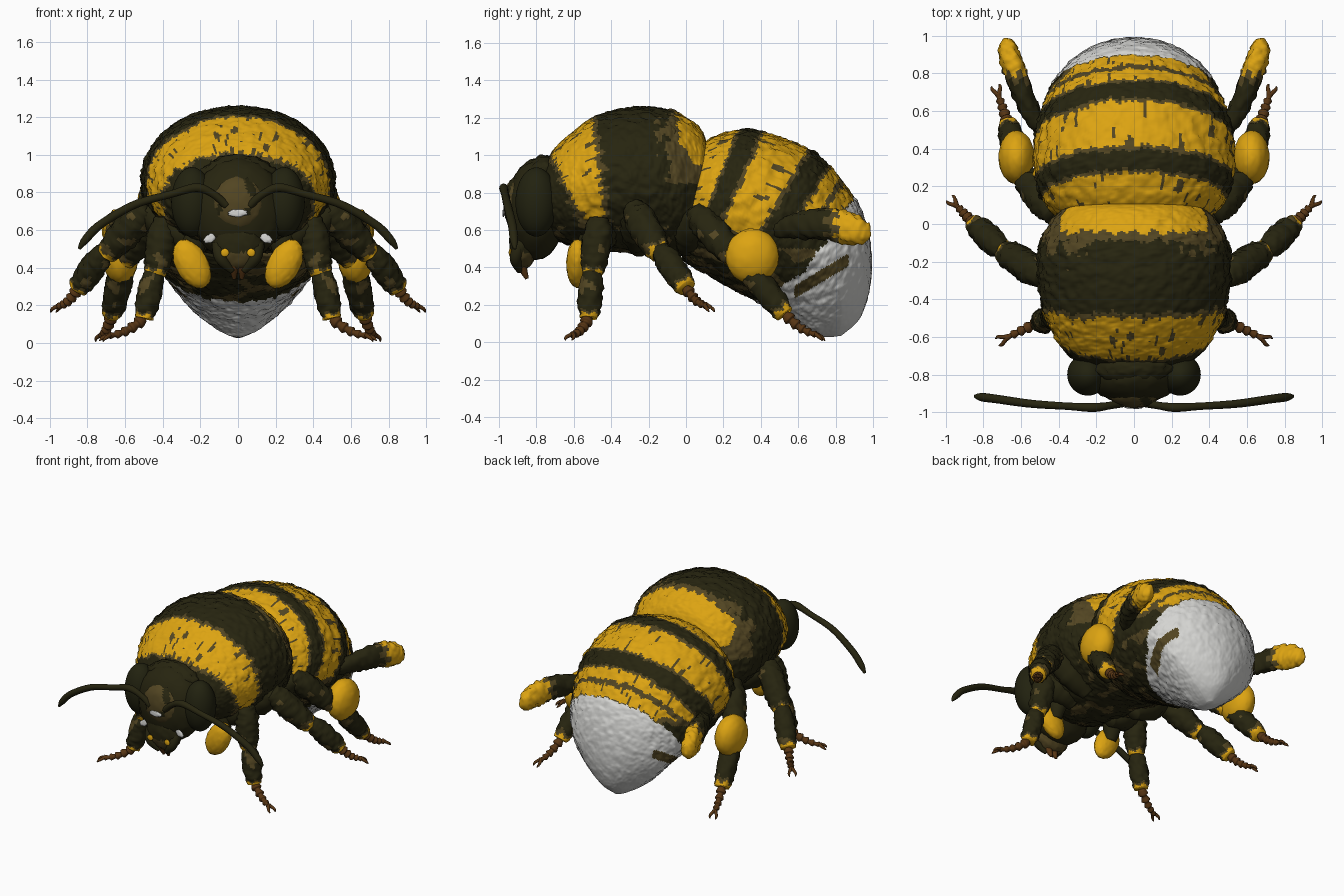
import bpy, bmesh, math
from mathutils import Vector, Matrix, noise

if "Cube" in bpy.data.objects:
    bpy.data.objects.remove(bpy.data.objects["Cube"])

COLOURS = [("dark_fur", (0.020, 0.018, 0.005)), ("yellow_fur", (0.72, 0.37, 0.006)),
           ("olive_fur", (0.085, 0.060, 0.016)), ("white_fur", (0.66, 0.66, 0.64)),
           ("brown_foot", (0.095, 0.036, 0.007)), ("eye_black", (0.016, 0.016, 0.005))]
MATS = []
for label, c in COLOURS:
    m = bpy.data.materials.new(label)
    m.diffuse_color = (*c, 1)
    m.use_nodes = True
    m.node_tree.nodes["Principled BSDF"].inputs["Base Color"].default_value = m.diffuse_color
    MATS.append(m)
DARK, YELLOW, OLIVE, WHITE, BROWN, EYE = range(6)


def finish(name, bm, mirror):
    bmesh.ops.recalc_face_normals(bm, faces=bm.faces)
    for f in bm.faces:
        f.smooth = True
    me = bpy.data.meshes.new(name)
    bm.to_mesh(me)
    bm.free()
    for m in MATS:
        me.materials.append(m)
    ob = bpy.data.objects.new(name, me)
    bpy.context.collection.objects.link(ob)
    if mirror:
        ob.modifiers.new("mirror", "MIRROR").use_mirror_merge = False
    return ob


def spline(rows, t):
    """Smooth value through the rows at fractional row number t."""
    n = len(rows) - 1
    i = min(int(t), n - 1)
    u = t - i
    p0, p1, p2, p3 = (rows[min(max(i + k, 0), n)] for k in (-1, 0, 1, 2))
    return [0.5 * (2 * b + (c - a) * u + (2 * a - 5 * b + 4 * c - d) * u * u
                   + (3 * b - a - 3 * c + d) * u ** 3) for a, b, c, d in zip(p0, p1, p2, p3)]


def skin(name, ring_fn, rows, steps, around, colour, mirror=False):
    """Rings joined to a closed skin; colour(t, angle, centre) picks the material."""
    bm = bmesh.new()
    n = len(rows) - 1
    rings = []
    for i in range(steps + 1):
        t = n * i / steps
        rings.append([bm.verts.new(p) for p in ring_fn(t, [2 * math.pi * k / around for k in range(around)])])
    for i in range(steps):
        for k in range(around):
            j = (k + 1) % around
            f = bm.faces.new((rings[i][k], rings[i][j], rings[i + 1][j], rings[i + 1][k]))
            f.material_index = colour(n * (i + 0.5) / steps, 2 * math.pi * (k + 0.5) / around,
                                      f.calc_center_median())
    for r, t in ((rings[0], 0), (rings[-1], n)):
        f = bm.faces.new(r)
        f.material_index = colour(t, 0, f.calc_center_median())
    return finish(name, bm, mirror)


def body(name, rows, steps, around, colour, pinch=0.0):
    """Rows: top y, top z, bottom y, bottom z, half width; pinch narrows the belly towards the tail."""
    def ring(t, angles):
        ty, tz, by, bz, w = spline(rows, t)
        mid, up = Vector((0, (ty + by) / 2, (tz + bz) / 2)), Vector((0, (ty - by) / 2, (tz - bz) / 2))
        out = []
        for a in angles:
            narrow = 1 - pinch * max(0, -math.cos(a)) * min(max(t - 4, 0) / 3, 1)
            d = up * math.cos(a) + Vector((w * narrow * math.sin(a), 0, 0))
            p = mid + d
            out.append(p + d * (0.026 * noise.noise(p * 22) + 0.02 * noise.noise(p * 55)))
        return out
    return skin(name, ring, rows, steps, around, colour)


def limb(name, pts, colour, around=16, per=8, rough=0.0, flat=1.0):
    """Mirrored tapered tube; pts are x, y, z, radius; flat squeezes it sideways."""
    def ring(t, angles):
        n = len(pts) - 1
        a, b = spline(pts, max(t - 0.05, 0)), spline(pts, min(t + 0.05, n))
        x, y, z, r = spline(pts, t)
        d = (Vector(b[:3]) - Vector(a[:3])).normalized()
        u = d.cross(Vector((0.3, 0.9, 0.1)) if abs(d.y) < 0.8 else Vector((1, 0, 0))).normalized()
        v = d.cross(u)
        out = []
        for g in angles:
            e = u * math.cos(g) + v * math.sin(g)
            e.x *= flat
            p = Vector((x, y, z))
            out.append(p + e * max(r, 0.003) * (1 + rough * noise.noise((p + e * r) * 35)))
        return out
    fn = colour if callable(colour) else (lambda t, g, c: colour)
    return skin(name, ring, pts, per * (len(pts) - 1), around, fn, True)


def ball(name, centre, radii, mat, mirror=False, tilt=0.0, rough=0.0):
    bm = bmesh.new()
    bmesh.ops.create_icosphere(bm, subdivisions=4 if max(radii) > 0.1 else 3, radius=1)
    M = Matrix.Translation(centre) @ Matrix.Rotation(tilt, 4, 'Y') @ Matrix.Diagonal((*radii, 1))
    for v in bm.verts:
        v.co = M @ (v.co * (1 + rough * noise.noise(v.co * 6)))
    for f in bm.faces:
        f.material_index = mat(f.calc_center_median()) if callable(mat) else mat
    return finish(name, bm, mirror)


def hair(t, a):
    """Noise streaked along the body, for ragged band edges and loose tufts."""
    return noise.noise(Vector((math.cos(a) * 16, math.sin(a) * 16, t * 1.5)))


# Thorax: dark, with a yellow collar and a yellow rear band
def thorax_colour(t, a, c):
    h = hair(t, a)
    y = c.y + 0.04 * h
    low = 0.68 + 0.05 * noise.noise(c * 14)
    front, back = -0.715 + 0.45 * max(0, 1 - c.z), -0.50 + 0.13 * (1.15 - c.z)
    if c.z > low and front < y < back:
        return OLIVE if h > 0.42 else YELLOW
    if c.z > low - 0.05 and front - 0.02 < y < back + 0.03:
        return OLIVE
    if y > -0.045 and c.z > 0.95 and abs(c.x) < 0.39:
        return YELLOW
    if y > -0.09 and c.z > 0.85:
        return OLIVE
    if (c - Vector((math.copysign(0.33, c.x), -0.25, 1.1))).length < 0.05:
        return OLIVE
    if c.z > 1.0 and abs(c.x) > 0.25 and y > -0.16 and noise.noise(c * 14) > -0.1:
        return OLIVE
    return OLIVE if c.z < 0.62 and noise.noise(c * 9) > 0.25 else DARK


thorax = [(-.78, .90, .66, .14), (-.755, .95, .60, .25), (-.70, 1.04, .55, .345), (-.60, 1.13, .51, .42),
          (-.47, 1.215, .49, .48), (-.30, 1.255, .48, .51), (-.15, 1.255, .47, .51), (-.05, 1.23, .46, .48),
          (.05, 1.17, .48, .41), (.10, 1.10, .56, .35), (.12, 1.0, .70, .20)]
body("thorax", [(y, t, y, b, w) for y, t, b, w in thorax], 160, 200, thorax_colour)


# Abdomen: fanned bands curling down to a white tail
def abdomen_colour(t, a, c):
    h = hair(t, a)
    s = t + 0.16 * h
    if s > 6.25 - 1.0 * max(0, -math.cos(a) - 0.3) / 0.7:
        streak = abs(c.z - (0.28 + 0.6 * (c.y - 0.6))) < 0.034 and 0.58 < c.y < 0.87 and abs(c.x) > 0.15
        return OLIVE if streak else WHITE
    low = 0.60 + 0.07 * max(0, min(1, s - 4.5)) + 0.05 * noise.noise(c * 12)
    if c.z > low - 0.04:
        for lo, hi in ((0.6, 1.95), (3.0, 3.95), (5.0, 5.45), (5.65, 6.2)):
            if lo < s < hi and c.z > low:
                return OLIVE if h > 0.42 else YELLOW
            if lo - 0.12 < s < hi + 0.12:
                return OLIVE
        return DARK
    return OLIVE if c.z < 0.5 and noise.noise(c * 9) > 0.1 else DARK


body("abdomen", [(.02, .92, .0, .62, .25), (.10, 1.07, -.02, .47, .40), (.28, 1.135, .0, .43, .49),
                 (.42, 1.125, .08, .38, .525), (.66, 1.03, .22, .30, .53), (.77, .94, .35, .235, .50),
                 (.88, .80, .46, .17, .46), (.95, .68, .55, .115, .41), (.99, .50, .63, .07, .33),
                 (.985, .30, .68, .04, .215), (.93, .13, .72, .03, .105), (.83, .035, .77, .027, .025)],
     190, 200, abdomen_colour, 0.30)

# Head, face and mouth
ball("head", (0, -.80, .71), (.25, .155, .27), DARK, rough=0.04)
ball("head_crown", (0, -.76, .87), (.21, .10, .13), DARK, rough=0.12)
ball("eye", (.245, -.80, .75), (.11, .112, .185), EYE, True)
ball("face_plate", (0, -.895, .74), (.14, .082, .15),
     lambda c: OLIVE if noise.noise(c * 11) > -0.3 else DARK, rough=0.06)
ball("muzzle", (0, -.87, .53), (.14, .075, .14), lambda c: OLIVE if c.z < .48 else DARK, rough=0.1)
ball("face_spot", (0, -.976, .69), (.05, .006, .02), WHITE, rough=0.3)
ball("cheek_spot", (.15, -.905, .555), (.034, .008, .022), WHITE, True, 0.6, 0.3)
ball("mouth_spot", (.07, -.94, .48), (.022, .008, .022), YELLOW, True)
limb("mandible", [(.11, -.88, .53, .03), (.09, -.91, .45, .033), (.03, -.89, .38, .015)], DARK)
limb("mouth_part", [(.03, -.88, .50, .03), (.025, -.88, .42, .028), (.02, -.85, .34, .01)], BROWN)
limb("antenna", [(.06, -.95, .73, .024), (.13, -.965, .79, .02), (.22, -.975, .825, .024), (.36, -.968, .79, .02),
                 (.55, -.955, .735, .022), (.73, -.93, .63, .023), (.81, -.92, .55, .022), (.845, -.915, .50, .008)],
     DARK, 12)
# Wing stubs and front cups
ball("wing_base", (.30, -.10, 1.11), (.05, .06, .05), OLIVE, True, rough=0.15)
ball("front_pollen_pad", (.245, -.58, .42), (.085, .06, .14), YELLOW, True, 0.5, 0.06)
limb("front_pad_stalk", [(.22, -.50, .60, .07), (.24, -.52, .50, .06), (.24, -.54, .42, .04)], DARK)


# Legs: thigh and shin with yellow fringes, then a beaded foot with two claws
def fringe(t, a, c):
    s = t + 0.15 * math.sin(a * 5)
    return YELLOW if s > 2.65 else OLIVE if s > 2.45 or noise.noise(c * 13) > 0.42 else DARK


def leg(name, hip, knee, ankle, toe, thick):
    hip, knee, ankle, toe = map(Vector, (hip, knee, ankle, toe))

    def section(part, a, b, r0, r1, r2, r3):
        pts = [(*a.lerp(b, f), r) for f, r in ((0, r0), (.3, r1), (.75, r2), (1, r3))]
        limb(name + part, pts, fringe, 24, 10, 0.2)
    section("_thigh", hip, knee, thick * .7, thick, thick * .9, thick * .65)
    section("_shin", knee + Vector((0, 0, .03)), ankle, thick * .55, thick * .8, thick * .8, thick * .6)
    beads = []
    for k in range(5):
        for f, r in ((0.05, .7), (0.75, 1.1)):
            p = ankle.lerp(toe, (k + f) / 5)
            p.z -= 0.02 * math.sin(math.pi * (k + f) / 5)
            beads.append((*p, r * (0.032 - 0.0035 * k)))
    limb(name + "_foot", beads, BROWN, 12, 4)
    d = (toe - ankle).normalized()
    side = Vector((-d.y, d.x, 0)).normalized()
    for s, label in ((1, "_inner_claw"), (-1, "_outer_claw")):
        q = [toe - d * .02, toe + d * .025 + side * s * .022, toe + d * .045 + side * s * .02 - Vector((0, 0, .008))]
        limb(name + label, [(*p, r) for p, r in zip(q, (.012, .01, .003))], BROWN, 8, 4)


leg("front_leg", (.39, -.46, .66), (.44, -.50, .36), (.50, -.52, .13), (.69, -.61, .038), .078)
leg("middle_leg", (.48, -.28, .72), (.70, -.14, .47), (.85, .0, .29), (.955, .11, .195), .084)
leg("hind_leg", (.42, .05, .70), (.60, .27, .44), (.67, .53, .15), (.725, .70, .04), .084)
# Hip joints under the thorax
for label, a, b in (("front", (.16, -.45, .52), (.40, -.46, .64)), ("middle", (.2, -.25, .5), (.5, -.27, .70)),
                    ("hind", (.2, .0, .5), (.44, .06, .68))):
    mid = [(p + q) / 2 for p, q in zip(a, b)]
    limb(label + "_hip", [(*a, .05), (*mid, .09), (*b, .06)], DARK, 16, 8, 0.15)
# Pollen baskets on the hind legs
ball("pollen_basket", (.625, .355, .46), (.095, .142, .148), YELLOW, True, rough=0.03)


# Raised rear limbs with yellow tips
def tip_colour(t, a, c):
    y = c.y + 0.025 * math.sin(a * 6)
    return YELLOW if y > .80 else OLIVE if y > .755 else DARK


limb("raised_rear_limb", [(.47, .46, .60, .04), (.55, .60, .625, .07), (.615, .76, .63, .085),
                          (.655, .87, .61, .085), (.68, .95, .58, .065), (.69, .985, .57, .012)],
     tip_colour, 24, 10, 0.25, 0.65)
